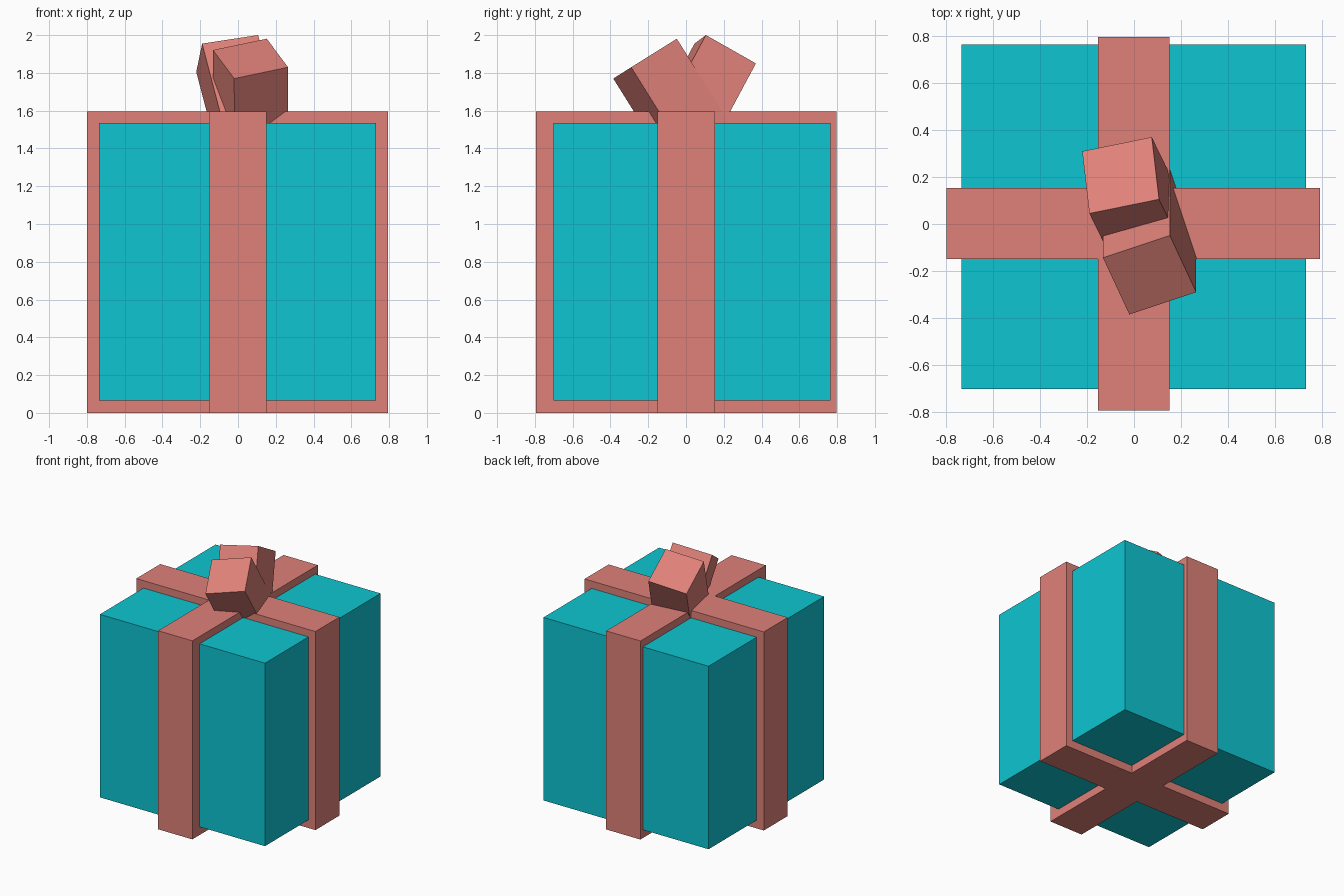
import bpy
from mathutils import Matrix, Vector

if "Cube" in bpy.data.objects:
    bpy.data.objects.remove(bpy.data.objects["Cube"])


def material(name, color):
    m = bpy.data.materials.new(name)
    m.diffuse_color = (*color, 1)
    m.use_nodes = True
    m.node_tree.nodes["Principled BSDF"].inputs["Base Color"].default_value = m.diffuse_color
    return m


paper = material("paper", (0.004, 0.56, 0.64))
ribbon = material("ribbon", (0.74, 0.22, 0.19))


def block(name, center, size, mat, rot=Matrix.Identity(3)):
    """Box with given centre, size and 3x3 rotation."""
    bpy.ops.mesh.primitive_cube_add(size=1)
    ob = bpy.context.object
    ob.name = name
    ob.matrix_world = (Matrix.Translation(center) @ rot.to_4x4()
                       @ Matrix.Diagonal((*size, 1)))
    ob.data.materials.append(mat)
    return ob


def bow_block(name, corner, along, across, length=0.6):
    """Tilted square bar: end face starts at corner, the bar sinks into the box."""
    w = 0.306
    u = Vector(along).normalized()
    v = Vector(across)
    v = (v - u * v.dot(u)).normalized()
    n = u.cross(v)
    rot = Matrix((u, v, n)).transposed()
    center = Vector(corner) + (u + v) * w / 2 - n * length / 2
    return block(name, center, (w, w, length), ribbon, rot)


# Wrapped box, slightly off centre inside the ribbons
block("gift_box", (-0.002, 0.031, 0.8), (1.467, 1.467, 1.47), paper)

# Two crossing ribbon bands
block("ribbon_front_back", (-0.001, 0.001, 0.797), (0.304, 1.592, 1.595), ribbon)
block("ribbon_left_right", (-0.003, 0.002, 0.797), (1.592, 0.304, 1.595), ribbon)

# Bow made of two tilted bars
bow_block("bow_front", (-0.02, -0.385, 1.77), (0.285, 0.095, 0.06), (-0.115, 0.24, 0.15))
bow_block("bow_back", (-0.19, 0.045, 1.955), (0.295, 0.06, 0.045), (-0.03, 0.265, -0.15))
